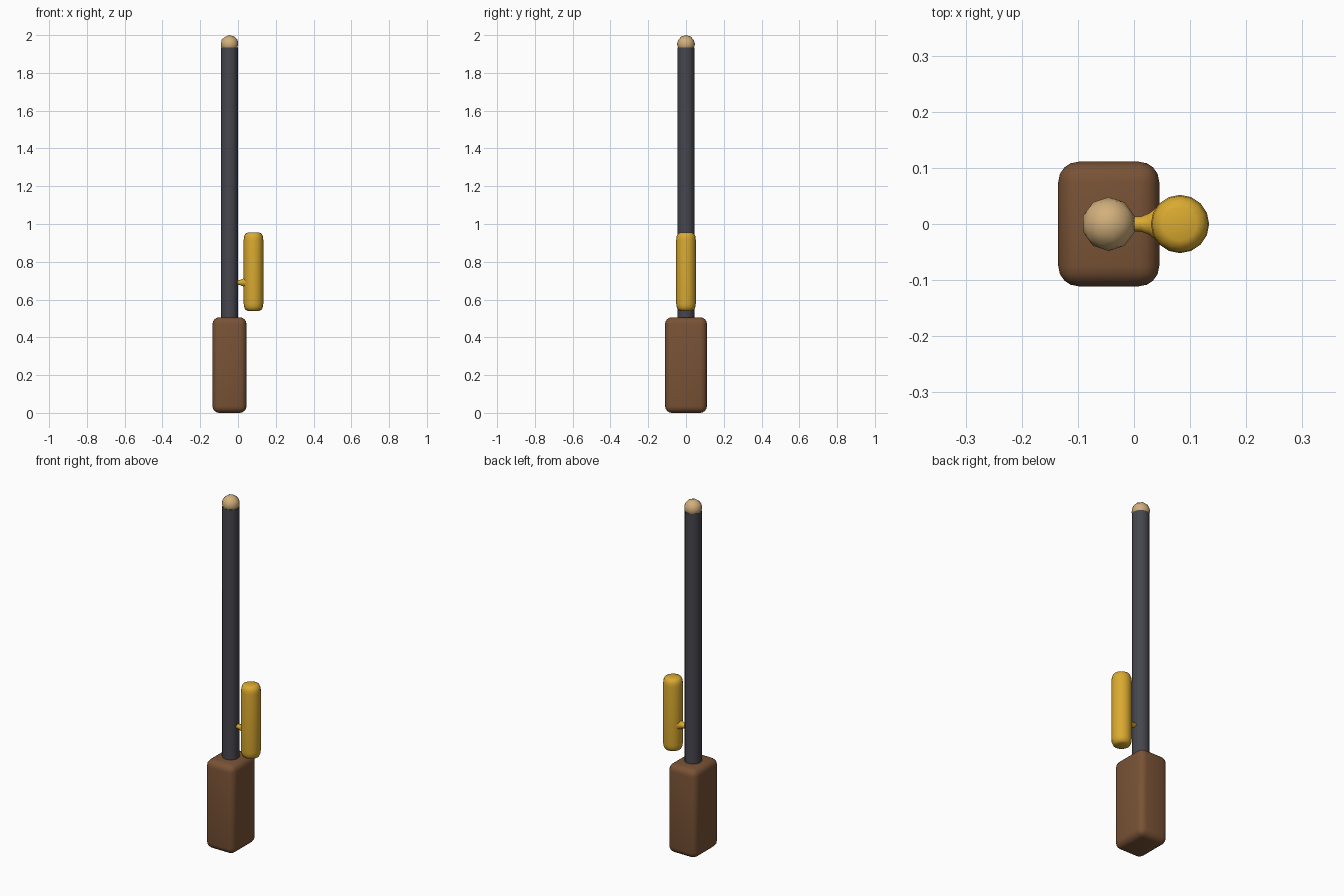
import bpy, bmesh, math
from mathutils import Matrix, Vector

cube = bpy.data.objects.get("Cube")
if cube:
    bpy.data.objects.remove(cube, do_unlink=True)


def material(name, rgb):
    m = bpy.data.materials.new(name)
    m.use_nodes = True
    m.diffuse_color = (*rgb, 1)
    m.node_tree.nodes["Principled BSDF"].inputs["Base Color"].default_value = (*rgb, 1)
    return m


BROWN = material("brown", (0.19, 0.085, 0.036))
GREY = material("dark grey", (0.061, 0.061, 0.076))
YELLOW = material("yellow", (0.70, 0.40, 0.03))
TAN = material("tan", (0.64, 0.43, 0.20))
POLE_X = -0.045
TANK_X = 0.082


def finish(name, bm, mat, location, angle=50):
    bmesh.ops.recalc_face_normals(bm, faces=bm.faces)
    mesh = bpy.data.meshes.new(name)
    bm.to_mesh(mesh)
    bm.free()
    mesh.materials.append(mat)
    obj = bpy.data.objects.new(name, mesh)
    obj.location = location
    bpy.context.collection.objects.link(obj)
    bpy.ops.object.select_all(action='DESELECT')
    obj.select_set(True)
    bpy.context.view_layer.objects.active = obj
    bpy.ops.object.shade_smooth_by_angle(angle=math.radians(angle))
    return obj


def lathe(name, profile, sides, mat, location, axis='Z'):
    """Closed solid of revolution from (radius, height) pairs."""
    bm = bmesh.new()
    rings = []
    for r, h in profile:
        angles = [math.tau * i / sides for i in range(sides)]
        rings.append([bm.verts.new((r * math.cos(a), r * math.sin(a), h)) for a in angles])
    for low, high in zip(rings, rings[1:]):
        for i in range(sides):
            j = (i + 1) % sides
            bm.faces.new((low[i], low[j], high[j], high[i]))
    bm.faces.new(rings[0][::-1])
    bm.faces.new(rings[-1])
    if axis == 'X':
        bm.transform(Matrix.Rotation(math.pi / 2, 4, 'Y'))
    return finish(name, bm, mat, location)


# Rounded block at the foot
bm = bmesh.new()
bmesh.ops.create_cube(bm, size=1)
bmesh.ops.scale(bm, vec=Vector((0.18, 0.222, 0.506)), verts=bm.verts)
bmesh.ops.bevel(bm, geom=bm.edges[:], offset=0.036, segments=4, profile=0.5, affect='EDGES')
finish("base_block", bm, BROWN, (POLE_X, 0, 0.253))

# Tall pole
lathe("pole", [(0.045, 0.48), (0.045, 1.935)], 12, GREY, (POLE_X, 0, 0))

# Ball on the pole
bm = bmesh.new()
bmesh.ops.create_icosphere(bm, subdivisions=2, radius=0.048)
finish("top_ball", bm, TAN, (POLE_X, 0, 1.952), 60)

# Upright side cylinder with rounded ends
TANK = [(0.030, 0.540), (0.043, 0.546), (0.050, 0.562), (0.052, 0.580)]
top = [(r, 1.495 - h) for r, h in reversed(TANK)]
lathe("side_cylinder", TANK + top, 16, YELLOW, (TANK_X, 0, 0))

# Flared connector between pole and side cylinder
lathe("connector", [(0.013, -0.012), (0.014, 0.012), (0.020, 0.027), (0.033, 0.043), (0.036, 0.056)],
      10, YELLOW, (0, 0, 0.69), axis='X')
